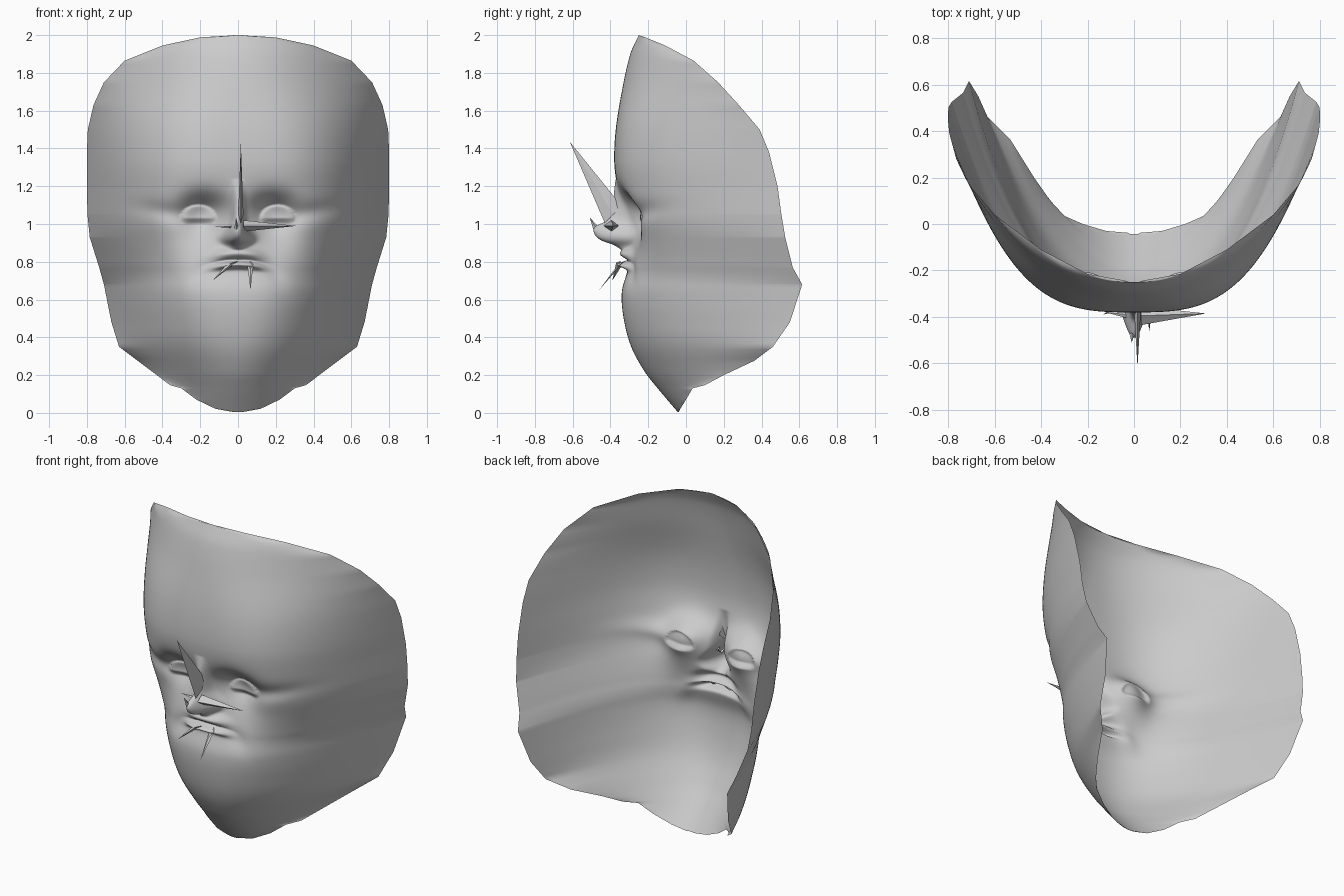
import bpy, math
from mathutils import Vector

if "Cube" in bpy.data.objects:
    bpy.data.objects.remove(bpy.data.objects["Cube"])

# rim of the half mask from chin to crown: (half width, y, z)
RIM = [(0, -.04, .0), (.12, -.03, .022), (.22, 0, .07), (.3, .035, .13), (.36, .1, .147),
       (.43, .2, .2), (.53, .36, .275), (.63, .46, .35), (.67, .55, .48), (.71, .615, .68),
       (.735, .565, .77), (.785, .525, .93), (.797, .505, 1.05), (.8, .485, 1.2),
       (.8, .44, 1.38), (.795, .39, 1.5),
       (.765, .28, 1.63), (.71, .17, 1.75), (.6, .04, 1.865), (.4, -.11, 1.945),
       (.2, -.215, 1.988), (0, -.25, 2.0)]
# centre line of the face without nose and lips: (z, y)
FRONT = [(.0, -.04), (.13, -.15), (.22, -.22), (.35, -.29), (.5, -.33), (.64, -.34),
         (.76, -.31), (.9, -.305), (1.05, -.335), (1.2, -.365), (1.33, -.38), (1.5, -.372),
         (1.7, -.34), (1.9, -.295), (2.0, -.25)]
# wrap of the face: set back at x = 0.7 and roundness exponent, by height
WRAP = [(0, 1.05), (.2, 1.05), (.36, .98), (.5, .97), (.68, .9), (.8, .74), (.97, .58),
        (1.2, .555), (1.5, .515), (1.76, .48), (2, .46)]
POWER = [(0, 2), (.2, 2), (.45, 2.4), (.7, 2.75), (.9, 3.1), (1.1, 3.25), (1.3, 3.2),
         (1.5, 2.9), (1.76, 2.2), (2, 2)]
# how far the nose stands out: (z, amount)
NOSE = [(.86, 0), (.89, .08), (.915, .15), (.95, .18), (.985, .17), (1.02, .10), (1.08, .06),
        (1.14, .035), (1.24, 0)]


def curve(table, z):
    """smooth lookup through (z, value) pairs"""
    if z <= table[0][0]:
        return table[0][1]
    if z >= table[-1][0]:
        return table[-1][1]
    n = len(table)
    slope = lambda i: ((table[min(i + 1, n - 1)][1] - table[max(i - 1, 0)][1])
                       / (table[min(i + 1, n - 1)][0] - table[max(i - 1, 0)][0]))
    i = next(k for k in range(n - 1) if table[k + 1][0] >= z)
    (a, ya), (b, yb) = table[i], table[i + 1]
    h = b - a
    t = (z - a) / h
    return (ya * (1 + 2 * t) * (1 - t) ** 2 + slope(i) * h * t * (1 - t) ** 2
            + yb * t * t * (3 - 2 * t) + slope(i + 1) * h * t * t * (t - 1))


def bell(d, w, p=2):
    return math.exp(-abs(d / w) ** p)


def features(x, z):
    """depth offset for eyes, nose and mouth"""
    x = abs(x)
    d = .09 * bell(x - .18, .12) * bell(z - 1.07, .085 if z > 1.07 else .10)   # sockets
    d += .05 * bell(x - .2, .13) * bell(z - .98, .15)                          # cheek hollows
    d += .02 * bell(x - .38, .16) * bell(z - 1.05 - .15 * (x - .3), .05)       # eye corner crease
    r = math.hypot((x - .21) / .09, (z - 1.035) / .066)
    if r < 1 and z > 1.0:
        d -= .035 * math.sqrt(1 - r * r) * min(1, (z - 1.0) / .03)             # eyeballs
    d -= curve(NOSE, z) * bell(x, .03 + .035 * bell(z - .93, .06), 2.5)        # nose
    zc = z + .9 * x * x                                                        # drooping lips
    win = bell(x, .125, 3)
    d -= win * (.05 * bell(zc - .845, .03) + .06 * bell(zc - .785, .018))
    d += .015 * win * bell(zc - .81, .007)
    d += .012 * bell(x - .19 - (.75 - z) * .5, .05) * bell(z - .75, .08)       # mouth folds
    return d


# rows along the rim, denser over the features
rows = []
pts = [Vector(p) for p in RIM]
for a, b in zip(pts, pts[1:]):
    n = max(5, int((b.z - a.z) / (.0055 if .67 < a.z < 1.3 else .018)))
    rows += [a.lerp(b, k / n) for k in range(n)]
rows = rows[1:] + [Vector((.02, -.2498, 2.0))]

# face shell
N = 75
verts, faces = [], []
for w, ye, z in rows:
    f, wrap, p = curve(FRONT, z), curve(WRAP, z), curve(POWER, z)
    gap = ye - f - wrap * (w / .7) ** p           # small correction to meet the rim
    for k in range(-N, N + 1):
        a = k / N
        s = math.copysign(abs(a) ** 1.3, a)
        x = w * s
        fade = min(1, (1 - abs(s)) * 4)
        y = f + wrap * (abs(x) / .7) ** p + gap * abs(s) ** 10 + features(x, z) * fade
        verts.append((x, y, z))
C = 2 * N + 1
for r in range(len(rows) - 1):
    for k in range(C - 1):
        a = r * C + k
        faces.append((a, a + 1, a + C + 1, a + C))


def make(name, v, f, smooth):
    me = bpy.data.meshes.new(name)
    me.from_pydata(v, [], f)
    ob = bpy.data.objects.new(name, me)
    bpy.context.collection.objects.link(ob)
    if smooth:
        me.shade_smooth()
    return ob


make("face_shell", verts, faces, True)


# thin jagged spikes on the nose and lips
def spike(name, base, tip, side, up):
    b, s, u = Vector(base), Vector(side), Vector(up)
    make(name, [b + s, b + u, b - s, b - u, Vector(tip)],
         [(0, 1, 4), (1, 2, 4), (2, 3, 4), (3, 0, 4)], False)


spike("nose_spike_up", (.015, -.385, 1.05), (.015, -.615, 1.435), (.014, 0, 0), (0, .045, .045))
spike("nose_spike_side", (.03, -.395, .99), (.31, -.385, .99), (0, .04, 0), (0, 0, .03))
spike("nose_spike_left", (-.03, -.39, .985), (-.125, -.38, .985), (0, .015, 0), (0, 0, .006))
spike("nose_tip_spike", (-.008, -.47, .97), (-.01, -.51, 1.035), (.012, 0, 0), (0, .02, 0))
spike("lip_spike_left", (-.03, -.35, .795), (-.135, -.39, .70), (.03, 0, .008), (0, .02, 0))
spike("lip_spike_right", (.065, -.35, .785), (.066, -.46, .65), (.016, 0, 0), (0, .025, .02))
